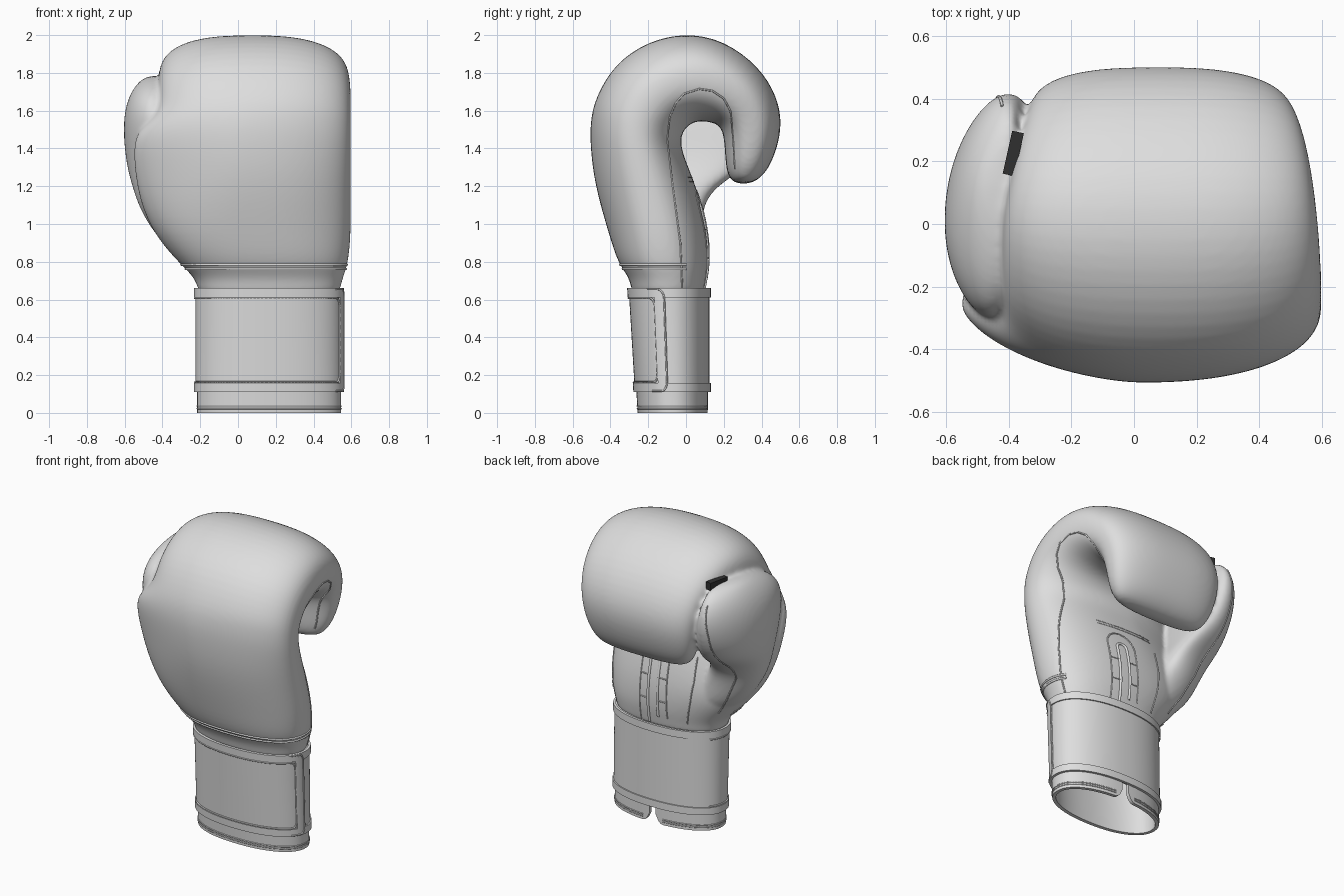
import bpy, bmesh, math
from math import cos, sin, pi
from mathutils import Vector
from mathutils.bvhtree import BVHTree

cube = bpy.data.objects.get("Cube")
if cube:
    bpy.data.objects.remove(cube, do_unlink=True)


def material(name, value):
    mat = bpy.data.materials.new(name)
    mat.use_nodes = True
    color = (value, value, value, 1)
    mat.diffuse_color = color
    mat.node_tree.nodes["Principled BSDF"].inputs["Base Color"].default_value = color
    return mat


LEATHER = material("light grey leather", 0.73)
BAND = material("dark elastic", 0.03)


def superellipse(angle, power):
    c, s = cos(angle), sin(angle)
    e = 2 / power
    return math.copysign(abs(c) ** e, c), math.copysign(abs(s) ** e, s)


def add_object(name, data, mat=LEATHER):
    obj = bpy.data.objects.new(name, data)
    bpy.context.collection.objects.link(obj)
    data.materials.append(mat)
    return obj


def bake(obj):
    """Replace the mesh with its modified result."""
    graph = bpy.context.evaluated_depsgraph_get()
    mesh = bpy.data.meshes.new_from_object(obj.evaluated_get(graph))
    obj.modifiers.clear()
    obj.data = mesh


def smooth(obj, angle=40):
    bpy.ops.object.select_all(action="DESELECT")
    obj.select_set(True)
    bpy.context.view_layer.objects.active = obj
    bpy.ops.object.shade_smooth_by_angle(angle=math.radians(angle))


def loft(bm, sections, bend=0.0, sides=32):
    """Skin closed rings: centre, half width, half depth, roundness left and right."""
    rings = []
    for centre, u, v, left, right in sections:
        ring = []
        for i in range(sides):
            angle = 2 * pi * i / sides
            a, b = superellipse(angle, left if cos(angle) < 0 else right)
            ring.append(bm.verts.new(centre + u * a + v * b + Vector((bend * b * b, 0, 0))))
        rings.append(ring)
    for low, high in zip(rings, rings[1:]):
        for i in range(sides):
            j = (i + 1) % sides
            bm.faces.new((low[i], low[j], high[j], high[i]))
    bm.faces.new(rings[0][::-1])
    bm.faces.new(rings[-1])


# Hand and curled fingers: outer y z, inner y z, x range
HAND = [
    (-.28, .60, .09, .60, -.20, .53), (-.29, .67, .10, .67, -.215, .545),
    (-.31, .73, .11, .72, -.24, .56), (-.36, .79, .12, .79, -.31, .585),
    (-.41, .95, .12, .93, -.445, .60), (-.46, 1.12, .085, 1.1, -.52, .60),
    (-.495, 1.28, .035, 1.25, -.55, .60), (-.51, 1.45, -.02, 1.38, -.56, .60),
    (-.505, 1.56, -.025, 1.44, -.53, .60),
    (-.48, 1.67, -.02, 1.485, -.42, .60), (-.38, 1.85, .015, 1.525, -.425, .60),
    (-.20, 1.97, .05, 1.54, -.425, .595), (0, 2.014, .08, 1.545, -.42, .585),
    (.20, 1.975, .12, 1.54, -.395, .57), (.39, 1.835, .165, 1.53, -.36, .545),
    (.49, 1.665, .195, 1.495, -.34, .515), (.51, 1.51, .205, 1.41, -.325, .49),
    (.47, 1.36, .21, 1.31, -.30, .46), (.42, 1.265, .225, 1.245, -.26, .415),
    (.35, 1.212, .265, 1.212, -.20, .35),
]
# Thumb: height, x range, y range
THUMB = [
    (.78, -.28, 0, -.18, .07), (.95, -.45, -.1, -.2, .08),
    (1.1, -.53, -.2, -.23, .09), (1.2, -.56, -.24, -.25, .16),
    (1.29, -.585, -.28, -.27, .31), (1.41, -.602, -.31, -.29, .39),
    (1.55, -.607, -.33, -.31, .425), (1.66, -.585, -.365, -.28, .41),
    (1.74, -.54, -.39, -.17, .36), (1.787, -.485, -.41, 0, .26),
]


def hand_section(oy, oz, iy, iz, x0, x1):
    """The left side tapers softly where it widens into the thumb."""
    widen = min(1, max(0, (-.425 - x0) / .12))
    front = min(oy, 0)
    return (Vector(((x0 + x1) / 2, (oy + iy) / 2, (oz + iz) / 2)),
            Vector(((x1 - x0) / 2, 0, 0)),
            Vector((0, (oy - iy) / 2, (oz - iz) / 2)),
            min(2.75 + 1.2 * front, 2.75 - 1.15 * widen), 2.5 + .5 * front)


bm = bmesh.new()
loft(bm, [hand_section(*row) for row in HAND])
loft(bm, [(Vector(((x0 + x1) / 2, (y0 + y1) / 2, z)),
           Vector(((x1 - x0) / 2, 0, 0)),
           Vector((.07 * (y1 - y0) / 2, (y1 - y0) / 2, 0)), 2.1, 2.1)
          for z, x0, x1, y0, y1 in THUMB], bend=.045)
bmesh.ops.recalc_face_normals(bm, faces=bm.faces)
mesh = bpy.data.meshes.new("glove_body")
bm.to_mesh(mesh)
bm.free()
body = add_object("glove_body", mesh)
body.modifiers.new("round", "SUBSURF").levels = 2
remesh = body.modifiers.new("merge", "REMESH")
remesh.mode = "VOXEL"
remesh.voxel_size = 0.012
relax = body.modifiers.new("relax", "SMOOTH")
relax.factor, relax.iterations = 0.5, 7
bake(body)
smooth(body, 80)
tree = BVHTree.FromObject(body, bpy.context.evaluated_depsgraph_get())


def tube(name, points, radius=0.005):
    """Thin raised piping along a path."""
    curve = bpy.data.curves.new(name, "CURVE")
    curve.dimensions = "3D"
    curve.bevel_depth, curve.bevel_resolution = radius, 1
    curve.use_fill_caps = True
    spline = curve.splines.new("POLY")
    spline.points.add(len(points) - 1)
    for slot, p in zip(spline.points, points):
        slot.co = (*p, 1)
    add_object(name, curve)


def seam(name, flat, place, direction, radius=0.005):
    """Piping cast onto the body from a flat drawn path."""
    points = []
    for a, b in zip(flat, flat[1:]):
        for k in range(8):
            p = Vector(a).lerp(Vector(b), k / 8)
            hit = tree.ray_cast(Vector(place(*p)), Vector(direction))[0]
            if hit and (not points or (hit - points[-1]).length < 0.1):
                points.append(hit)
    if len(points) > 1:
        tube(name, points, radius)


def arch(centre, half, top, bottom=0.66):
    bend = [(centre + half * cos(t * pi / 8), top - half + half * sin(t * pi / 8))
            for t in range(9)]
    return [(centre + half, bottom)] + bend + [(centre - half, bottom)]


# Seams on the palm, side and thumb
def palm(x, z):
    return x, 0.19, z


BACK = (0, -1, 0)
seam("palm_slot_rim", arch(.165, .035, 1.1), palm, BACK, 0.009)
seam("palm_panel_seam", arch(.165, .10, 1.18), palm, BACK)
for z in (1.225, 1.245):
    seam("palm_cross_seam", [(-.1, z), (.36, z)], palm, BACK, 0.003)
for side in (-1, 1):
    for z in (.82, .97):
        seam("palm_rung", [(.165 + side * .04, z), (.165 + side * .1, z)], palm, BACK, 0.004)
seam("thumb_base_seam", [(-.12, 1.15), (-.12, 1.0), (-.1, .86), (-.06, .68)], palm, BACK)
seam("thumb_seam", [(-.42, 1.7), (-.44, 1.5), (-.44, 1.38), (-.44, 1.28), (-.42, 1.1), (-.33, .92),
                    (-.24, .78)], lambda x, z: (x, 0.8, z), BACK)
seam("side_seam", [(-.02, .66), (-.03, .9), (-.07, 1.2), (-.1, 1.45), (-.085, 1.57), (-.055, 1.64),
                   (-.01, 1.69), (.07, 1.715), (.14, 1.705), (.2, 1.665), (.235, 1.6),
                   (.25, 1.45), (.26, 1.27)],
     lambda y, z: (1, y, z), (-1, 0, 0))

# Double welt where the hand meets the wrist
for z in (.762, .785):
    welt = []
    for i in range(41):
        a = 0.2 - (pi + 0.2) * i / 40
        out = Vector((cos(a), sin(a), 0))
        hit = tree.ray_cast(Vector((.14, -.08, z)) + out * 2, -out)[0]
        if hit:
            welt.append(hit)
    tube("wrist_welt", welt, 0.007)


# Cuff, strap and their trim share one tapering oval
def cuff_point(angle, z, grow=0.0):
    a, b = superellipse(angle, 2.2)
    return Vector((.165 + (.385 + grow) * a, -.07 - .03 * z + (.19 + .03 * z + grow) * b, z))


def band(name, z0, z1, grow, thick, start=0.0, end=2 * pi, notch=False, rows=4, cols=144):
    bm = bmesh.new()
    grid = []
    for i in range(cols + 1):
        a = start + (end - start) * i / cols
        near = max(0, 1 - min(a - start, end - a) / 0.14)
        base = z0 + (0.06 * near ** 3 if notch else 0)
        grid.append([bm.verts.new(cuff_point(a, base + (z1 - base) * j / rows, grow))
                     for j in range(rows + 1)])
    for left, right in zip(grid, grid[1:]):
        for j in range(rows):
            bm.faces.new((left[j], right[j], right[j + 1], left[j + 1]))
    bmesh.ops.remove_doubles(bm, verts=bm.verts, dist=1e-5)
    mesh = bpy.data.meshes.new(name)
    bm.to_mesh(mesh)
    bm.free()
    obj = add_object(name, mesh)
    shell = obj.modifiers.new("thickness", "SOLIDIFY")
    shell.thickness, shell.offset = thick, -1
    bake(obj)
    smooth(obj)


gap = 0.045
band("cuff_lining", 0, .61, -.004, .022, pi / 2 + gap, 5 * pi / 2 - gap, True)
band("wrist_strap", .115, .655, .004, .022)
band("strap_trim_top", .612, .66, .012, .016)
band("strap_trim_bottom", .11, .157, .012, .016)
band("strap_trim_end", .13, .64, .012, .016, -.33, -.1, cols=8)


# Stitching round the strap panel and its end, with rounded corners
def panel_path(end, low, high, turn, grow, start=-1.15 * pi):
    path = [(start + (end - turn - start) * i / 70, high) for i in range(71)]
    path += [(end - turn + turn * sin(t * pi / 12), high - .05 + .05 * cos(t * pi / 12))
             for t in range(1, 7)]
    path += [(end, high - .05 + (low - high + .1) * i / 8) for i in range(1, 8)]
    path += [(a, low + high - z) for a, z in reversed(path[:77])]
    return [cuff_point(a, z, grow) for a, z in path]


tube("strap_stitch", panel_path(-.33, .163, .606, .12, .008))
tube("strap_edge_piping", panel_path(-.1, .116, .654, .14, .012, -.5))
lip_range = [pi / 2 + .16 + (2 * pi - .32) * i / 90 for i in range(91)]
for z in (.022, .036):
    tube("cuff_stitch", [cuff_point(a, z, -.004) for a in lip_range], 0.004)

# Elastic tie between thumb and fingers
bm = bmesh.new()
bmesh.ops.create_cube(bm, size=1)
mesh = bpy.data.meshes.new("thumb_tie")
bm.to_mesh(mesh)
bm.free()
tie = add_object("thumb_tie", mesh, BAND)
tie.location = (-.385, .225, 1.782)
tie.scale = (.038, .14, .05)
tie.rotation_euler = (0, 0, -.22)
